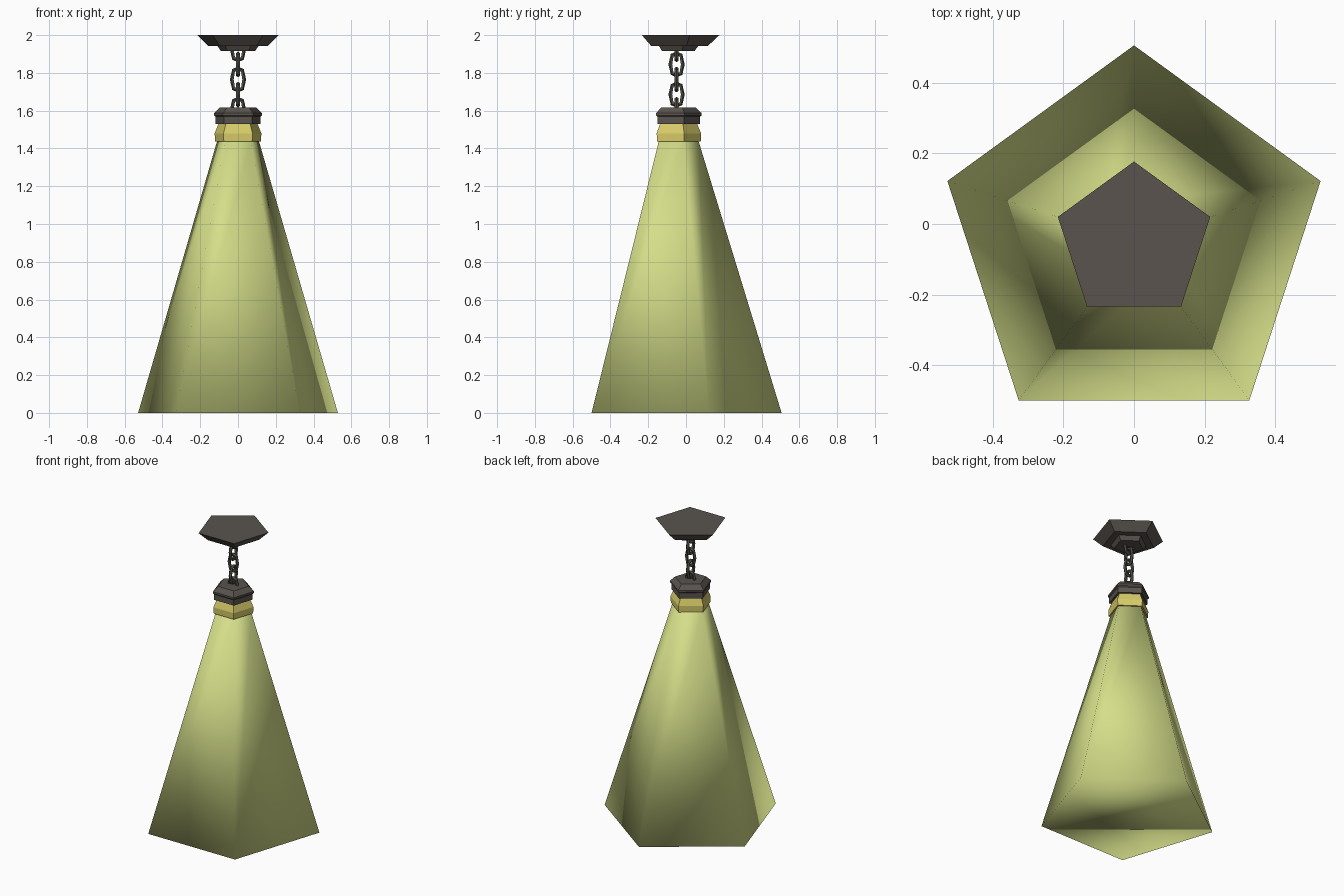
import bpy, math
from mathutils import Matrix

if "Cube" in bpy.data.objects:
    bpy.data.objects.remove(bpy.data.objects["Cube"])

SIDES = 5
AXIS_Y = -0.05   # the pentagon axis sits slightly forward of the bounding-box centre


def material(name, rgb):
    m = bpy.data.materials.new(name)
    m.diffuse_color = (*rgb, 1.0)
    m.use_nodes = True
    m.node_tree.nodes["Principled BSDF"].inputs["Base Color"].default_value = m.diffuse_color
    return m


GLOW = material("pale_glow_yellow", (0.66, 0.73, 0.25))
GOLD = material("collar_yellow", (0.68, 0.60, 0.14))
IRON = material("dark_iron", (0.100, 0.087, 0.075))
CHAIN = material("chain_grey", (0.080, 0.080, 0.064))


def pentagon_solid(name, profile, mat, smooth=False):
    """Closed five-sided solid from (radius, z) rings listed bottom to top."""
    verts, faces = [], []
    for r, z in profile:
        for i in range(SIDES):
            a = math.pi / 2 + i * math.tau / SIDES
            verts.append((r * math.cos(a), AXIS_Y + r * math.sin(a), z))
    for k in range(len(profile) - 1):
        for i in range(SIDES):
            j = (i + 1) % SIDES
            b, t = k * SIDES, (k + 1) * SIDES
            faces.append((b + i, b + j, t + j, t + i))
    faces.append(tuple(reversed(range(SIDES))))
    top = (len(profile) - 1) * SIDES
    faces.append(tuple(range(top, top + SIDES)))
    mesh = bpy.data.meshes.new(name)
    mesh.from_pydata(verts, [], faces)
    mesh.materials.append(mat)
    for p in mesh.polygons:
        p.use_smooth = smooth
    mesh.update()
    obj = bpy.data.objects.new(name, mesh)
    bpy.context.collection.objects.link(obj)
    return obj


def chain_link(name, z, turn):
    """Low-poly oval ring standing upright, turned about the vertical axis."""
    bpy.ops.mesh.primitive_torus_add(major_segments=8, minor_segments=5,
                                     major_radius=0.032, minor_radius=0.011)
    obj = bpy.context.object
    obj.name = name
    obj.data.transform(Matrix.Rotation(math.pi / 2, 4, 'X'))
    for v in obj.data.vertices:          # stretch the ring into an oval
        if abs(v.co.z) > 0.013:
            v.co.z += math.copysign(0.025, v.co.z)
    obj.data.transform(Matrix.Translation((0, AXIS_Y, z)) @ Matrix.Rotation(turn, 4, 'Z'))
    for p in obj.data.polygons:
        p.use_smooth = False
    obj.data.materials.append(CHAIN)


# Glowing body, softly shaded all over
pentagon_solid("light_cone", [(0.556, 0.0), (0.116, 1.44)], GLOW, smooth=True)

# Yellow collar around the neck
pentagon_solid("collar", [(0.128, 1.437), (0.130, 1.48), (0.108, 1.532)], GOLD)

# Iron cap with a lipped, sloping top
pentagon_solid("cap", [(0.125, 1.53), (0.125, 1.568), (0.133, 1.575),
                       (0.133, 1.587), (0.100, 1.618)], IRON)

# Ceiling mount with a small step underneath
pentagon_solid("ceiling_mount", [(0.095, 1.915), (0.115, 1.943),
                                 (0.166, 1.943), (0.227, 2.0)], IRON)

# Chain, alternate links turned a quarter
for n in range(5):
    chain_link(f"chain_link_{n + 1}", 1.925 - 0.08 * n, (n % 2) * math.pi / 2)
